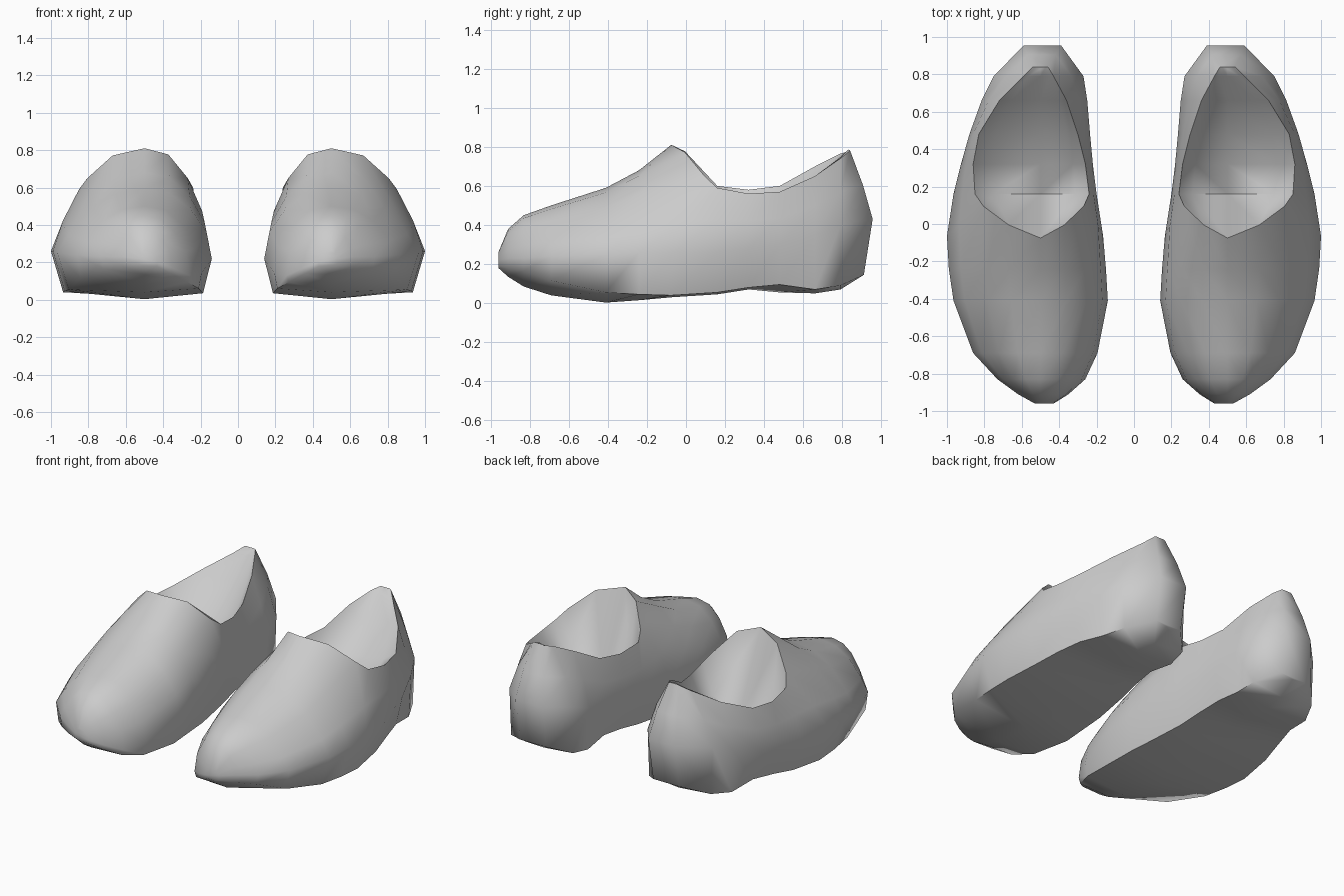
import bpy, bmesh

if "Cube" in bpy.data.objects:
    bpy.data.objects.remove(bpy.data.objects["Cube"])

MID = 0.5  # centre line of the right shoe

# closed forefoot: y, inner x, outer x, sole z, inner edge z, outer edge z,
# inner widest z, outer widest z, top z
FOREFOOT = [
    (-0.96, 0.43, 0.53, 0.18, 0.18, 0.19, 0.20, 0.22, 0.26),
    (-0.91, 0.35, 0.62, 0.135, 0.14, 0.18, 0.17, 0.23, 0.38),
    (-0.83, 0.26, 0.73, 0.085, 0.095, 0.165, 0.13, 0.23, 0.45),
    (-0.69, 0.195, 0.86, 0.04, 0.06, 0.115, 0.14, 0.24, 0.50),
    (-0.41, 0.14, 0.965, 0.003, 0.035, 0.055, 0.22, 0.25, 0.59),
    (-0.24, 0.15, 0.99, 0.015, 0.04, 0.045, 0.24, 0.26, 0.68),
    (-0.075, 0.165, 1.00, 0.03, 0.04, 0.04, 0.26, 0.26, 0.81),
]
# open back: y, inner x, outer x, sole z, edge z, widest z,
# rim inner x, rim outer x, rim inner z, rim outer z, lining z
BACK = [
    (0.16, 0.20, 0.965, 0.045, 0.055, 0.26, 0.24, 0.85, 0.60, 0.59, 0.28),
    (0.32, 0.22, 0.925, 0.07, 0.08, 0.28, 0.26, 0.86, 0.58, 0.56, 0.37),
    (0.48, 0.235, 0.88, 0.055, 0.095, 0.30, 0.30, 0.83, 0.60, 0.57, 0.47),
    (0.66, 0.25, 0.815, 0.05, 0.07, 0.35, 0.36, 0.72, 0.70, 0.65, 0.61),
    (0.79, 0.27, 0.75, 0.07, 0.09, 0.40, 0.43, 0.59, 0.765, 0.74, 0.75),
    (0.93, 0.39, 0.59, 0.14, 0.145, 0.43, 0.46, 0.54, 0.78, 0.78, 0.785),
]
# upper arc points as fractions of half width and height, outer then inner side
OUTER_ARC = [(0.87, 0.30), (0.61, 0.71), (0.34, 0.93)]
INNER_ARC = [(0.92, 0.39), (0.69, 0.71), (0.38, 0.94)]

# y slant for bottom, sole edge, widest, three upper points, top
ZERO = (0,) * 7
THROAT_SLANT = (0, 0, 0.01, 0.07, 0.17, 0.07, 0)
HEEL_SLANT = (-0.03, -0.02, 0.025, -0.025, -0.09, -0.09, -0.10)


def ring(y, bottom, top, sides, slant):
    """Join bottom, outer side, top and inner side into one closed loop."""
    outer, inner = sides
    pts = [(MID, y + slant[0], bottom)]
    pts += [(x, y + slant[i + 1], z) for i, (x, z) in enumerate(outer)]
    pts.append((MID, y + slant[6], top))
    pts += [(x, y + slant[i + 1], z) for i, (x, z) in reversed(list(enumerate(inner)))]
    return pts


def sole_x(x, y):
    """Sole edge sits close under the widest line at toe and heel."""
    return MID + (x - MID) * (0.95 if abs(y) > 0.6 else 0.87)


def closed_ring(row, slant):
    y, xi, xo, zb, zei, zeo, zwi, zwo, zt = row
    sides = []
    for x, ze, zw, arc in ((xo, zeo, zwo, OUTER_ARC), (xi, zei, zwi, INNER_ARC)):
        side = [(sole_x(x, y), ze), (x, zw)]
        side += [(MID + (x - MID) * u, zw + (zt - zw) * v) for u, v in arc]
        sides.append(side)
    return ring(y, zb, zt, sides, slant)


def open_ring(row, slant):
    y, xi, xo, zb, ze, zw, rxi, rxo, rzi, rzo, zf = row
    sides = []
    for x, rx, rz in ((xo, rxo, rzo), (xi, rxi, rzi)):
        sides.append([(sole_x(x, y), ze), (x, zw),
                      (x + (rx - x) * 0.4, zw + (rz - zw) * 0.5),
                      (rx, rz),
                      (MID + (rx - MID) * 0.72, zf + (rz - zf) * 0.35)])
    return ring(y, zb, zf, sides, slant)


rings = [closed_ring(r, THROAT_SLANT if r is FOREFOOT[-1] else ZERO) for r in FOREFOOT]
rings += [open_ring(r, HEEL_SLANT if r is BACK[-1] else ZERO) for r in BACK]

# skin the rings into one shoe
bm = bmesh.new()
loops = [[bm.verts.new(p) for p in r] for r in rings]
n = len(loops[0])
for a, b in zip(loops, loops[1:]):
    for i in range(n):
        j = (i + 1) % n
        bm.faces.new((a[i], a[j], b[j], b[i]))

# toe and heel end caps
for lp in (loops[0], loops[-1]):
    half = n // 2
    bm.faces.new((lp[0], lp[1], lp[-1]))
    for i in range(1, half - 1):
        bm.faces.new((lp[i], lp[i + 1], lp[n - i - 1], lp[n - i]))
    bm.faces.new((lp[half - 1], lp[half], lp[half + 1]))

# smooth shading with a crisp rim
bmesh.ops.recalc_face_normals(bm, faces=bm.faces)
for f in bm.faces:
    f.smooth = True
for e in bm.edges:
    e.smooth = e.calc_face_angle(0) < 1.15
mesh = bpy.data.meshes.new("shoes")
bm.to_mesh(mesh)
bm.free()

# mirror to the second shoe
shoes = bpy.data.objects.new("shoes", mesh)
bpy.context.collection.objects.link(shoes)
mirror = shoes.modifiers.new("pair", 'MIRROR')
mirror.use_axis[0] = True
mirror.use_mirror_merge = False
